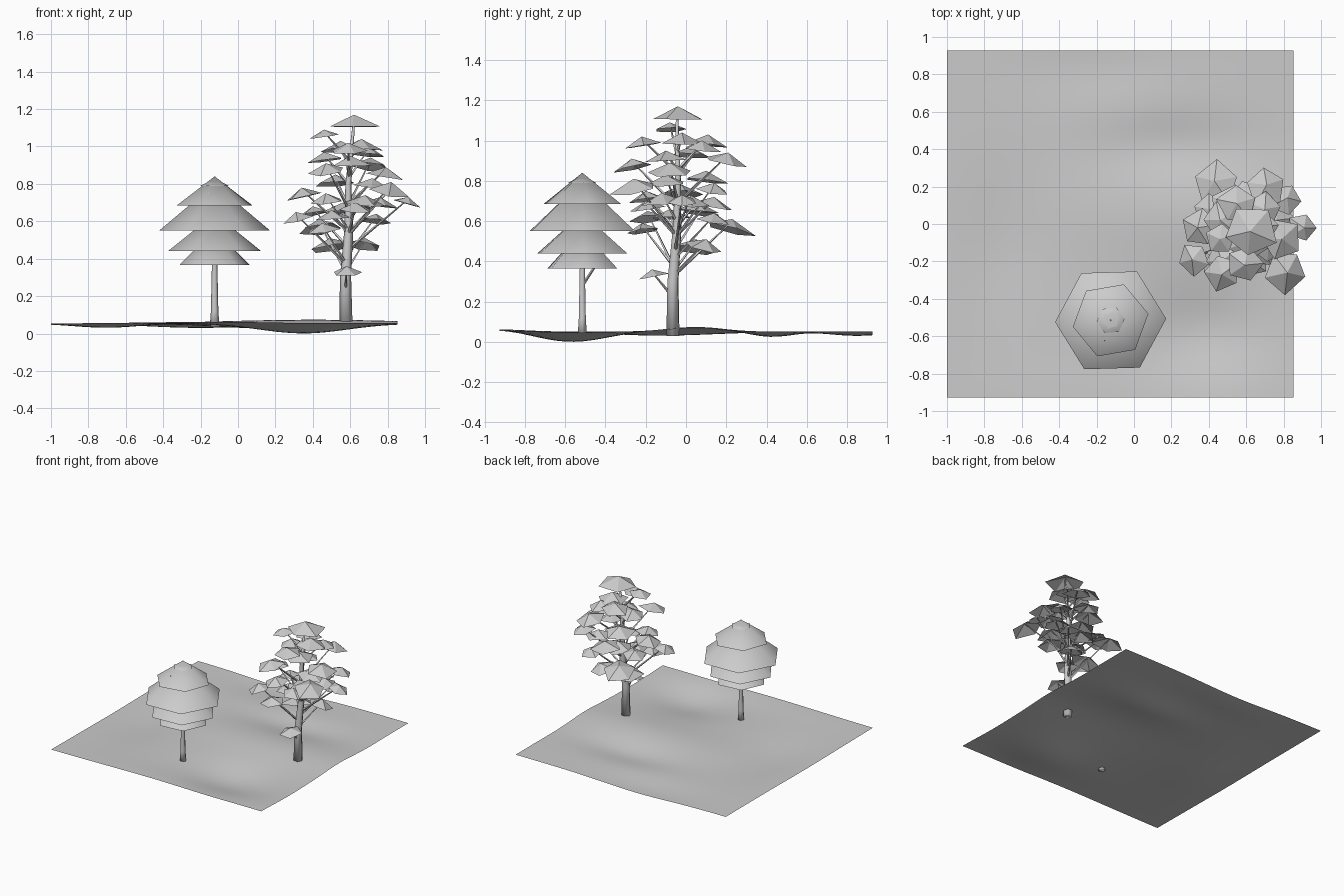
import bpy, bmesh, math, random
from math import exp, pi
from mathutils import Vector, Matrix

random.seed(4)
if "Cube" in bpy.data.objects:
    bpy.data.objects.remove(bpy.data.objects["Cube"])

grey = bpy.data.materials.new("plain_grey")
grey.use_nodes = True
grey.diffuse_color = (0.6, 0.6, 0.6, 1)
grey.node_tree.nodes["Principled BSDF"].inputs["Base Color"].default_value = (0.6, 0.6, 0.6, 1)


def finish(name, bm, smooth=False):
    mesh = bpy.data.meshes.new(name)
    bm.to_mesh(mesh)
    bm.free()
    mesh.materials.append(grey)
    for face in mesh.polygons:
        face.use_smooth = smooth
    obj = bpy.data.objects.new(name, mesh)
    bpy.context.collection.objects.link(obj)
    return obj


def add_tube(bm, points, radii, sides=6):
    """Tapered tube through points, capped at both ends."""
    rings = []
    axis = (Vector(points[-1]) - Vector(points[0])).normalized()
    turn = axis.to_track_quat("Z", "Y")
    for point, radius in zip(points, radii):
        ring = []
        for i in range(sides):
            a = 2 * pi * i / sides
            ring.append(bm.verts.new(Vector(point) + turn @ Vector((radius * math.cos(a), radius * math.sin(a), 0))))
        rings.append(ring)
    for low, high in zip(rings, rings[1:]):
        for i in range(sides):
            j = (i + 1) % sides
            bm.faces.new((low[i], low[j], high[j], high[i]))
    bm.faces.new(rings[0][::-1])
    bm.faces.new(rings[-1])


def add_cone(bm, apex, axis, radius, height, sides, spin=0.0, jitter=0.0):
    """Open-bottomed cone whose tip lies at apex."""
    turn = Vector(axis).normalized().to_track_quat("Z", "Y")
    tip = bm.verts.new(apex)
    rim = []
    for i in range(sides):
        a = spin + 2 * pi * i / sides
        r = radius * (1 + random.uniform(-jitter, jitter))
        rim.append(bm.verts.new(Vector(apex) + turn @ Vector((r * math.cos(a), r * math.sin(a), -height))))
    for i in range(sides):
        bm.faces.new((tip, rim[i], rim[(i + 1) % sides]))


# Rolling ground sheet, shaped by soft bumps and hollows
def bump(x, y, cx, cy, wx, wy):
    return exp(-((x - cx) / wx) ** 2 - ((y - cy) / wy) ** 2)


def ground_height(x, y):
    return (0.052
            + 0.022 * bump(x, y, 0.4, 0.05, 0.7, 0.22)
            - 0.052 * bump(x, y, 0.35, -0.57, 0.33, 0.25)
            - 0.028 * bump(x, y, 0.2, 0.42, 0.4, 0.16)
            - 0.022 * bump(x, y, -0.7, -0.1, 0.25, 0.4)
            - 0.022 * bump(x, y, -0.2, 0.85, 0.4, 0.2)
            + 0.012 * bump(x, y, 0.1, -0.93, 0.8, 0.2))


bm = bmesh.new()
bmesh.ops.create_grid(bm, x_segments=40, y_segments=40, size=0.927)
for v in bm.verts:
    v.co.x -= 0.073
    v.co.z = ground_height(v.co.x, v.co.y)
finish("ground", bm, True)

# Tiered tree: trunk and stacked canopy skirts
cx, cy = -0.125, -0.515
bm = bmesh.new()
add_tube(bm, [(cx, cy, 0.035), (cx, cy, 0.12), (cx, cy, 0.35), (cx, cy, 0.84)],
         [0.026, 0.02, 0.015, 0.004])
finish("tiered_tree_trunk", bm, True)

bm = bmesh.new()
for end in [(0, 0.06, 0.37), (0.1, 0.02, 0.55), (-0.035, -0.11, 0.75)]:
    start = Vector((cx, cy, end[2] - 0.09))
    add_tube(bm, [start, Vector((cx + end[0], cy + end[1], end[2]))], [0.008, 0.006], 4)
finish("tiered_tree_branches", bm)

tiers = [(0.365, 0.19, 0.19, 0.1), (0.44, 0.25, 0.2, 0.05), (0.55, 0.297, 0.25, 0.03),
         (0.685, 0.205, 0.155, 0.17), (0.79, 0.075, 0.04, 0.1)]
bm = bmesh.new()
for base, radius, height, spin in tiers:
    add_cone(bm, (cx, cy, base + height), (0, 0, 1), radius, height, 6, spin)
finish("tiered_tree_canopy", bm, True)

# Tall tree: leaning trunk
trunk = [Vector(p) for p in [(0.577, -0.065, 0.03), (0.575, -0.065, 0.3), (0.592, -0.045, 0.55),
                             (0.59, -0.04, 0.8), (0.62, -0.045, 1.13)]]
bm = bmesh.new()
add_tube(bm, trunk, [0.036, 0.03, 0.024, 0.016, 0.006])
finish("tall_tree_trunk", bm, True)


def trunk_at(z):
    for low, high in zip(trunk, trunk[1:]):
        if z <= high.z:
            return low.lerp(high, max(0, (z - low.z) / (high.z - low.z)))
    return trunk[-1].copy()


# Leaf clumps: tip position and radius, in hundredths
clumps = [
    (62, -4, 117, 14), (46, -8, 109, 8), (55, 11, 103, 11), (59, -22, 102, 10), (66, -2, 104, 12),
    (47, -27, 91, 10), (71, 21, 94, 11), (79, -8, 89, 11), (60, -10, 95, 11), (46, 2, 97, 10),
    (82, -26, 81, 12), (82, 14, 79, 9), (34, -2, 78, 11), (91, -2, 73, 8), (43, 23, 61, 12),
    (31, -19, 65, 9), (47, -20, 75, 10), (76, 2, 73, 10), (68, -12, 74, 11), (52, 10, 85, 11),
    (72, -10, 83, 10), (56, 5, 70, 11), (45, -22, 59, 9), (68, 10, 51, 10), (49, 5, 51, 12),
    (58, -17, 36, 8), (62, 14, 72, 11), (70, 8, 100, 10), (50, -8, 66, 10), (40, 8, 68, 9),
    (74, 14, 64, 9), (63, -20, 70, 9),
]
leaves, twigs = bmesh.new(), bmesh.new()
for x, y, z, r in clumps:
    tip = Vector((x, y, z)) / 100
    radius = r / 100
    out = tip - trunk_at(tip.z)
    out.z = 0
    axis = Vector((0, 0, 1)) + out * (1.8 if tip.z < 0.55 else 0.9)
    add_cone(leaves, tip, axis, radius, radius * 0.46, 5, random.uniform(0, pi), 0.12)
    start = trunk_at(tip.z - 0.06 - 0.7 * out.length)
    add_tube(twigs, [start, tip - Vector((0, 0, 0.012))], [0.009, 0.003], 4)
finish("tall_tree_leaves", leaves)
finish("tall_tree_branches", twigs)
